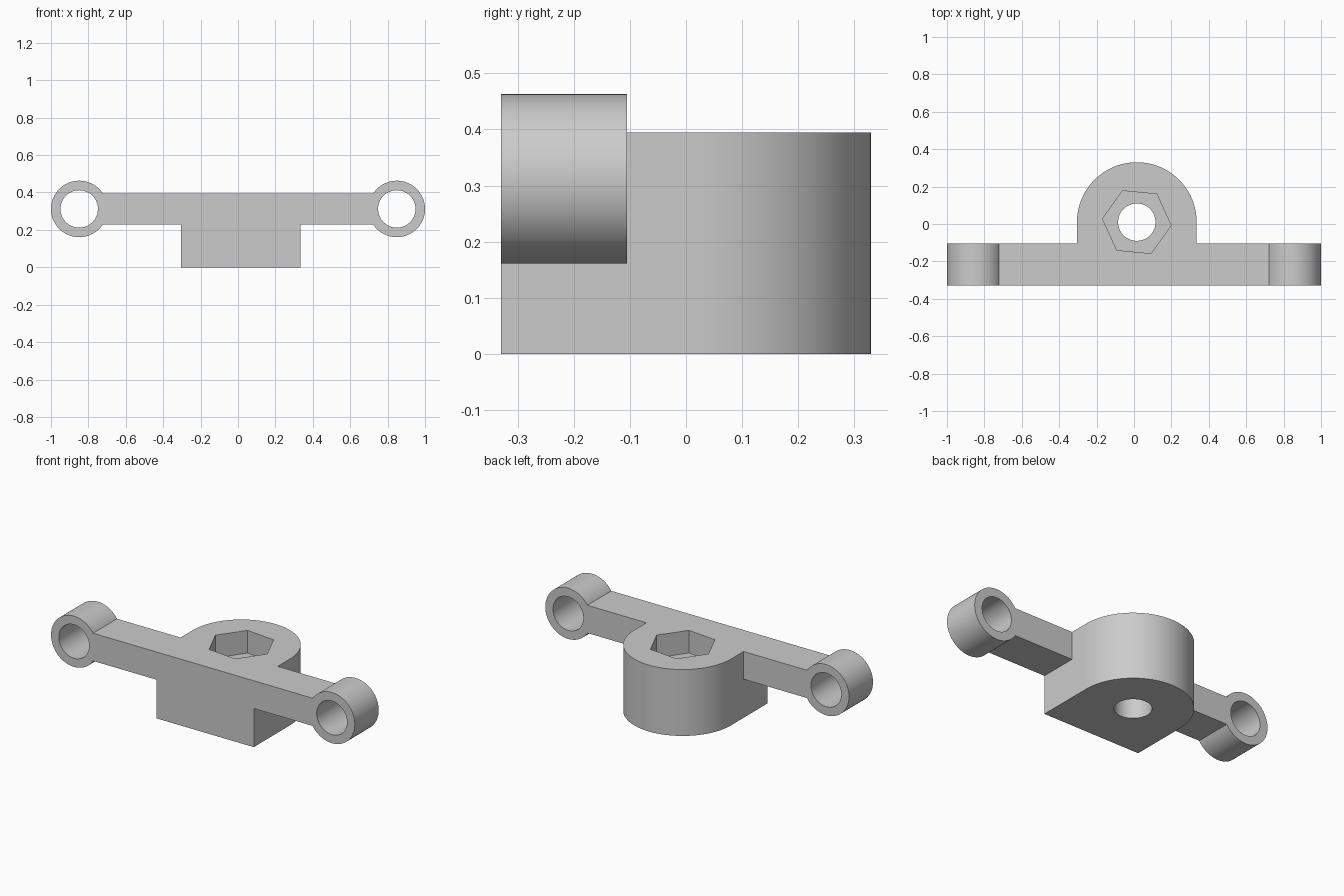
import bpy, bmesh, math
from mathutils import Matrix, Vector

cube = bpy.data.objects.get("Cube")
if cube:
    bpy.data.objects.remove(cube, do_unlink=True)

grey = bpy.data.materials.new("plain grey")
grey.use_nodes = True
colour = (0.6, 0.6, 0.6, 1)
grey.diffuse_color = colour
grey.node_tree.nodes["Principled BSDF"].inputs["Base Color"].default_value = colour

FRONT, ARM_BACK = -0.33, -0.105
TOP, ARM_BOTTOM = 0.395, 0.23
BOSS = Vector((0.015, 0.01))
BOSS_R = 0.32
RING_X, RING_Z = 0.849, 0.312


def arc(centre, radius, start, end, steps):
    """Points along an arc, angles in degrees."""
    angles = [math.radians(start + (end - start) * i / steps) for i in range(steps + 1)]
    return [(centre[0] + radius * math.cos(a), centre[1] + radius * math.sin(a)) for a in angles]


def circle(centre, radius, sides, turn=0):
    return arc(centre, radius, turn, turn + 360, sides)[:-1]


def prism(name, outline, low, high, along_y=False):
    """Extrude an outline along z, or an x-z outline along y."""
    bm = bmesh.new()
    put = (lambda p: (p[0], low, p[1])) if along_y else (lambda p: (p[0], p[1], low))
    face = bm.faces.new([bm.verts.new(put(p)) for p in outline])
    push = Vector((0, high - low, 0)) if along_y else Vector((0, 0, high - low))
    new = bmesh.ops.extrude_face_region(bm, geom=[face])["geom"]
    bmesh.ops.translate(bm, vec=push, verts=[g for g in new if isinstance(g, bmesh.types.BMVert)])
    bmesh.ops.recalc_face_normals(bm, faces=bm.faces)
    mesh = bpy.data.meshes.new(name)
    bm.to_mesh(mesh)
    bm.free()
    mesh.materials.append(grey)
    obj = bpy.data.objects.new(name, mesh)
    bpy.context.collection.objects.link(obj)
    return obj


def combine(target, tool, operation):
    """Apply an exact boolean and remove the tool."""
    bpy.context.view_layer.objects.active = target
    mod = target.modifiers.new(operation.lower(), "BOOLEAN")
    mod.operation, mod.solver, mod.object = operation, "EXACT", tool
    bpy.ops.object.modifier_apply(modifier=mod.name)
    bpy.data.objects.remove(tool, do_unlink=True)


# Round-backed central block
left, right = BOSS.x + BOSS_R, BOSS.x - BOSS_R
outline = [(right, FRONT), (left, FRONT)] + arc(BOSS, BOSS_R, 0, 180, 64)
bracket = prism("mounting_bracket", outline, 0, TOP)

# Cross arm with a round eye at each end
arm = [(-RING_X, ARM_BOTTOM), (RING_X, ARM_BOTTOM), (RING_X, TOP), (-RING_X, TOP)]
combine(bracket, prism("cross_arm", arm, FRONT, ARM_BACK, True), "UNION")
for side in (-1, 1):
    eye = circle((side * RING_X, RING_Z), 0.151, 80)
    combine(bracket, prism("end_eye", eye, FRONT, ARM_BACK, True), "UNION")

# Eye holes, bolt hole and hexagonal nut pocket
for side in (-1, 1):
    hole = circle((side * RING_X, RING_Z), 0.1, 64)
    combine(bracket, prism("eye_hole", hole, FRONT - 0.1, ARM_BACK + 0.1, True), "DIFFERENCE")
combine(bracket, prism("bolt_hole", circle(BOSS, 0.1, 64), -0.1, TOP + 0.1), "DIFFERENCE")
combine(bracket, prism("nut_pocket", circle(BOSS, 0.184, 6, -5.5), TOP - 0.135, TOP + 0.1), "DIFFERENCE")

bpy.ops.object.select_all(action="DESELECT")
bracket.select_set(True)
bpy.context.view_layer.objects.active = bracket
bpy.ops.object.shade_smooth_by_angle(angle=math.radians(30))
